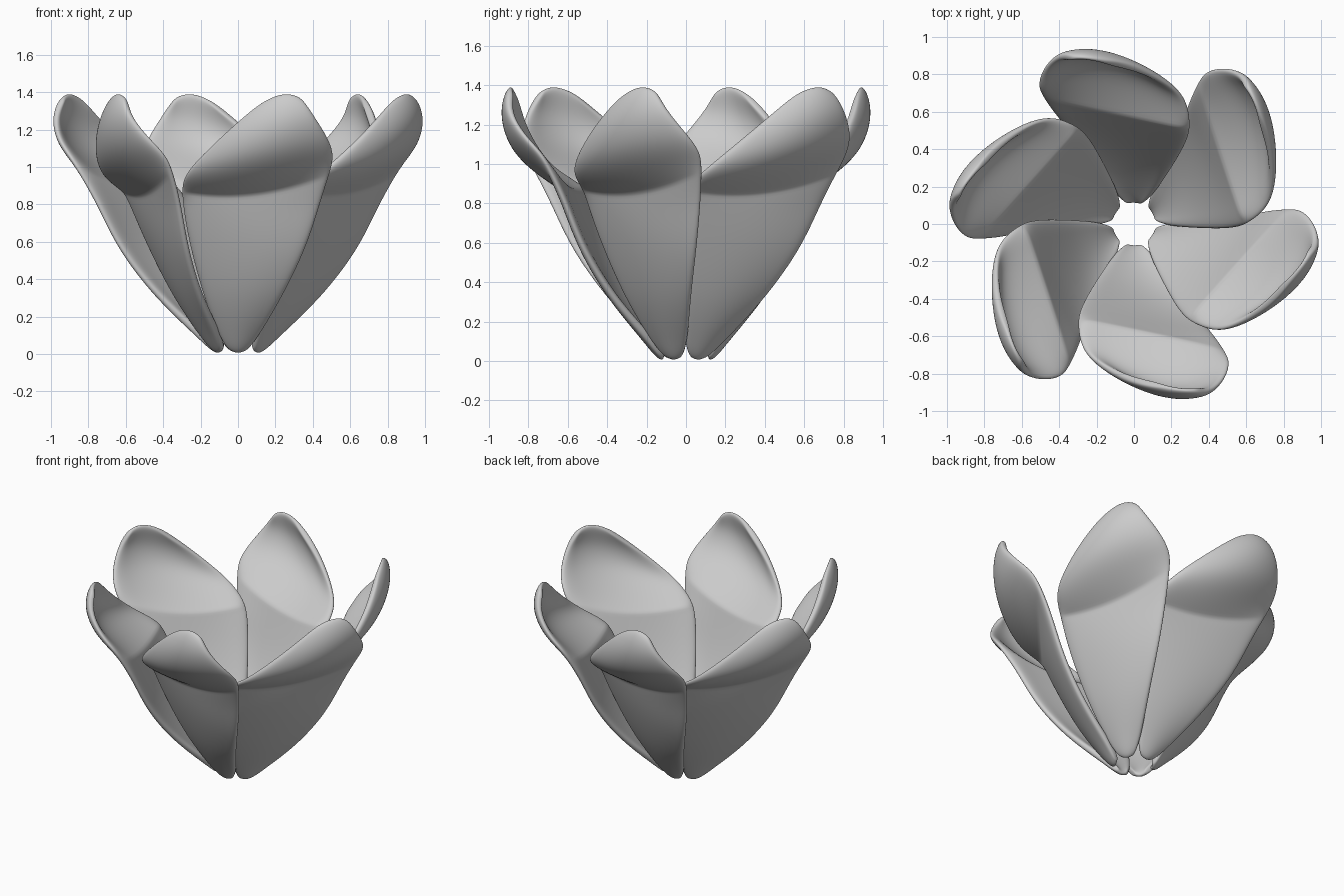
import bpy, math
from mathutils import Vector, Matrix

if "Cube" in bpy.data.objects:
    bpy.data.objects.remove(bpy.data.objects["Cube"])

# Petal guide rows, base to tip: left edge, middle, right edge (front petal)
ROWS = [
    ((-.04, -.11, .025), (0, -.115, .005), (.04, -.11, .025)),
    ((-.10, -.15, .10), (.005, -.19, .10), (.11, -.17, .10)),
    ((-.19, -.28, .32), (.03, -.355, .31), (.24, -.37, .31)),
    ((-.265, -.40, .60), (.06, -.49, .57), (.37, -.53, .57)),
    ((-.295, -.47, .77), (.08, -.56, .75), (.44, -.61, .80)),
    ((-.305, -.52, .88), (.09, -.60, .865), (.495, -.69, .97)),   # crease line
    ((-.295, -.63, .94), (.10, -.75, .965), (.52, -.74, 1.06)),
    ((-.24, -.72, 1.02), (.13, -.88, 1.08), (.49, -.83, 1.15)),
    ((-.06, -.82, 1.19), (.19, -.925, 1.25), (.41, -.90, 1.27)),
    ((.13, -.86, 1.34), (.25, -.885, 1.395), (.345, -.885, 1.36)),
]
CREASE_ROW = 5
COLS = 7

# Cross-section: quadratic through the three guide points
def across(row, t):
    l, m, r = map(Vector, row)
    return l * (2 * (t - .5) * (t - 1)) + m * (4 * t * (1 - t)) + r * (2 * t * (t - .5))

verts = [across(row, i / (COLS - 1)) for row in ROWS for i in range(COLS)]
faces = [(j * COLS + i, j * COLS + i + 1, (j + 1) * COLS + i + 1, (j + 1) * COLS + i)
         for j in range(len(ROWS) - 1) for i in range(COLS - 1)]
mesh = bpy.data.meshes.new("petal")
mesh.from_pydata(verts, [], faces)
mesh.polygons.foreach_set("use_smooth", [True] * len(faces))

# Fold where the petal flares outward
crease = mesh.attributes.new("crease_edge", 'FLOAT', 'EDGE')
for e in mesh.edges:
    if all(v // COLS == CREASE_ROW for v in e.vertices):
        crease.data[e.index].value = .6

# Six overlapping petals around the centre, thick with rounded rims
for k in range(6):
    petal = bpy.data.objects.new(f"petal_{k + 1}", mesh)
    bpy.context.collection.objects.link(petal)
    petal.matrix_world = Matrix.Rotation(math.radians(60 * k), 4, 'Z')
    solid = petal.modifiers.new("thickness", 'SOLIDIFY')
    solid.thickness = .045
    solid.offset = 0
    sub = petal.modifiers.new("smooth", 'SUBSURF')
    sub.levels = sub.render_levels = 3
